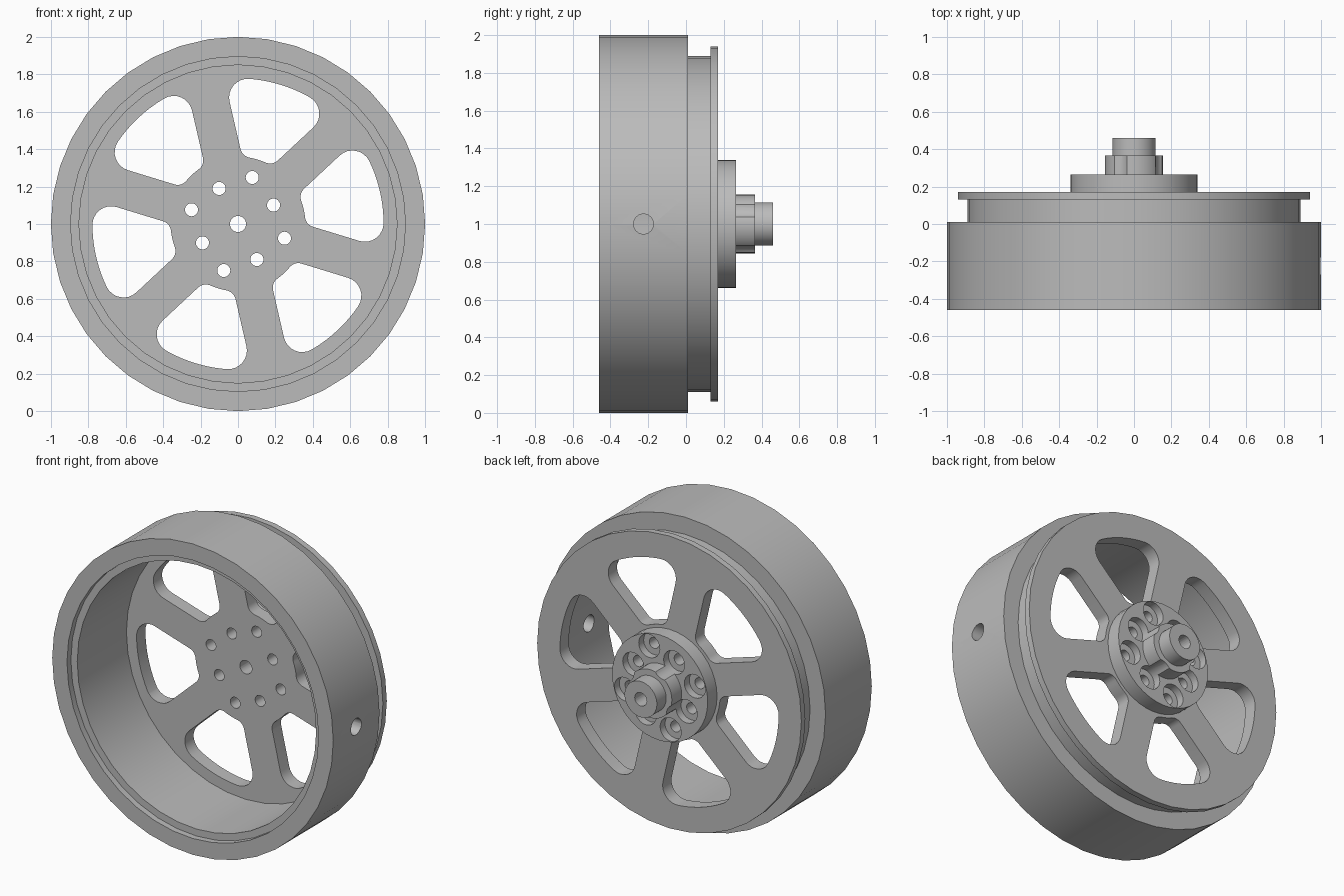
import bpy, bmesh
from math import sin, cos, pi, radians, sqrt, asin
from mathutils import Vector, Matrix

cube = bpy.data.objects.get("Cube")
if cube:
    bpy.data.objects.remove(cube, do_unlink=True)

CENTRE = Vector((0, 0, 1))
TILT = radians(73)          # direction of the first window and first bolt

metal = bpy.data.materials.new("grey_metal")
metal.use_nodes = True
metal.diffuse_color = (0.5, 0.5, 0.5, 1)
metal.node_tree.nodes["Principled BSDF"].inputs["Base Color"].default_value = (0.5, 0.5, 0.5, 1)


def finish(bm, name):
    bmesh.ops.remove_doubles(bm, verts=bm.verts, dist=1e-5)
    bmesh.ops.recalc_face_normals(bm, faces=bm.faces)
    mesh = bpy.data.meshes.new(name)
    bm.to_mesh(mesh)
    bm.free()
    mesh.materials.append(metal)
    obj = bpy.data.objects.new(name, mesh)
    bpy.context.collection.objects.link(obj)
    return obj


def lathe(name, profile, steps):
    """Spin (radius, y) points around the axle."""
    bm = bmesh.new()
    verts = [bm.verts.new((r, y, 1)) for r, y in profile]
    edges = [bm.edges.new(pair) for pair in zip(verts, verts[1:])]
    bmesh.ops.spin(bm, geom=verts + edges, cent=CENTRE, axis=(0, 1, 0),
                   angle=2 * pi, steps=steps)
    bmesh.ops.dissolve_degenerate(bm, edges=bm.edges, dist=1e-5)
    return finish(bm, name)


def prism(bm, outline, y0, y1):
    """Extrude an outline of (x, z) points along the axle."""
    face = bm.faces.new([bm.verts.new((x, y0, 1 + z)) for x, z in outline])
    new = bmesh.ops.extrude_face_region(bm, geom=[face])["geom"]
    bmesh.ops.translate(bm, verts=[v for v in new if isinstance(v, bmesh.types.BMVert)],
                        vec=(0, y1 - y0, 0))


def polar(r, a, origin=(0, 0)):
    return (origin[0] + r * cos(a), origin[1] + r * sin(a))


def circle(r, origin=(0, 0), n=24):
    return [polar(r, 2 * pi * i / n, origin) for i in range(n)]


def arc(r, a0, a1, n, origin=(0, 0)):
    return [polar(r, a0 + (a1 - a0) * i / n, origin) for i in range(n + 1)]


def window_outline(r_out=0.778, r_in=0.36, spoke=0.103, f_out=0.1, f_in=0.06):
    """Rounded opening between two parallel-sided spokes, pointing along +x."""
    def fillet_centre(dist, f):
        a = pi / 6 - asin((spoke + f) / dist)
        return a, polar(dist, a)
    a_out, c_out = fillet_centre(r_out - f_out, f_out)
    a_in, c_in = fillet_centre(r_in + f_in, f_in)
    side = radians(120)
    half = (arc(r_out, 0, a_out, 5) + arc(f_out, a_out, side, 8, c_out)[1:]
            + arc(f_in, side, a_in + pi, 8, c_in) + arc(r_in, a_in, 0, 3)[1:])
    return half + [(x, -z) for x, z in half[-2:0:-1]]


def turned(points, a):
    return [(x * cos(a) - z * sin(a), x * sin(a) + z * cos(a)) for x, z in points]


def cut(obj, bm):
    cutter = finish(bm, "cutter")
    cutter.hide_render = True
    mod = obj.modifiers.new("cut", "BOOLEAN")
    mod.operation, mod.solver, mod.object = "DIFFERENCE", "EXACT", cutter
    bpy.context.view_layer.objects.active = obj
    bpy.ops.object.modifier_apply(modifier=mod.name)
    bpy.data.objects.remove(cutter, do_unlink=True)


# Bolt positions: two alternating radii
bolts = [polar((0.26, 0.215)[i % 2], TILT + i * pi / 4) for i in range(8)]

# Wheel: barrel, front lip recess, rear groove, flange and spoke plate
wheel = lathe("wheel", [(0, 0.08), (0.85, 0.08), (0.85, -0.42), (0.895, -0.42),
                        (0.895, -0.46), (1, -0.46), (1, 0.01), (0.89, 0.01),
                        (0.89, 0.13), (0.94, 0.13), (0.94, 0.17), (0, 0.17)], 40)
bm = bmesh.new()
for i in range(6):
    prism(bm, turned(window_outline(), TILT + i * pi / 3), 0, 0.3)
for b in bolts:
    prism(bm, circle(0.035, b), 0, 0.3)
prism(bm, circle(0.043), 0, 0.3)
# Valve hole through the barrel side
bmesh.ops.create_cone(bm, cap_ends=True, segments=24, radius1=0.053, radius2=0.053, depth=0.4,
                      matrix=Matrix.Translation((0.95, -0.225, 1)) @ Matrix.Rotation(pi / 2, 4, "Y"))
cut(wheel, bm)

# Hub: bolt disc, fluted collar and axle stub
hub = lathe("hub", [(0, 0.17), (0.34, 0.17), (0.34, 0.265), (0.155, 0.265),
                    (0.155, 0.365), (0.115, 0.365), (0.115, 0.46), (0, 0.46)], 40)
bm = bmesh.new()
for b in bolts:
    prism(bm, circle(0.075, b), 0.215, 0.42)
cut(hub, bm)
bm = bmesh.new()
for b in bolts:
    prism(bm, circle(0.035, b), 0.1, 0.3)
prism(bm, circle(0.043), 0.1, 0.6)
cut(hub, bm)

# Smooth round surfaces, keep edges sharp
bpy.ops.object.select_all(action="DESELECT")
for obj in (wheel, hub):
    obj.select_set(True)
bpy.context.view_layer.objects.active = wheel
bpy.ops.object.shade_smooth_by_angle(angle=radians(30))
